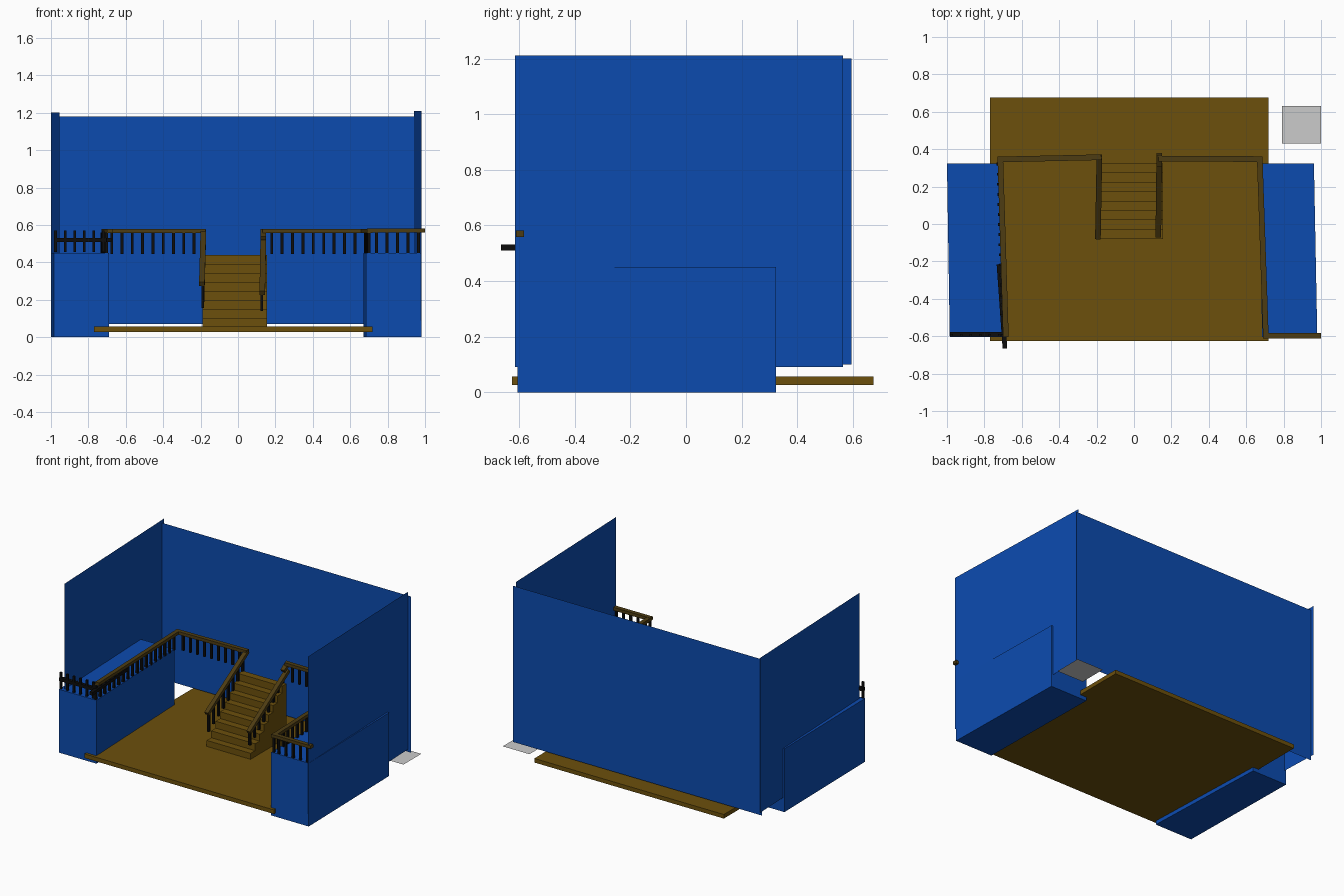
import bpy
from mathutils import Vector

if "Cube" in bpy.data.objects:
    bpy.data.objects.remove(bpy.data.objects["Cube"])


def material(name, color):
    m = bpy.data.materials.new(name)
    m.diffuse_color = (*color, 1)
    m.use_nodes = True
    m.node_tree.nodes["Principled BSDF"].inputs["Base Color"].default_value = m.diffuse_color
    return m


BLUE = material("blue_paint", (0.0037, 0.07, 0.43))
WOOD = material("brown_wood", (0.15, 0.08, 0.0037))
RAIL = material("dark_wood", (0.075, 0.045, 0.006))
BLACK = material("black_iron", (0.004, 0.004, 0.004))


def make(name, verts, faces, mat=None):
    me = bpy.data.meshes.new(name)
    me.from_pydata(verts, [], faces)
    if mat:
        me.materials.append(mat)
    ob = bpy.data.objects.new(name, me)
    bpy.context.collection.objects.link(ob)
    return ob


def prism(base, offset):
    """Extrude a polygon of 3D points by an offset."""
    n = len(base)
    off = Vector(offset)
    verts = [Vector(p) for p in base] + [Vector(p) + off for p in base]
    faces = [tuple(range(n))[::-1], tuple(range(n, 2 * n))]
    faces += [(i, (i + 1) % n, n + (i + 1) % n, n + i) for i in range(n)]
    return verts, faces


def block(name, footprint, z0, z1, mat):
    return make(name, *prism([(x, y, z0) for x, y in footprint], (0, 0, z1 - z0)), mat)


def wall(name, a, b, z0, z1):
    return make(name, [(*a, z0), (*b, z0), (*b, z1), (*a, z1)], [(0, 1, 2, 3)], BLUE)


def bar(name, a, b, w, h, mat):
    """Rectangular bar with centre line from a to b."""
    a, b = Vector(a), Vector(b)
    d = b - a
    side = d.cross(Vector((0, 0, 1))).normalized()
    up = side.cross(d).normalized()
    s, u = side * w / 2, up * h / 2
    return make(name, *prism([a - s - u, a + s - u, a + s + u, a - s + u], d), mat)


def balusters(name, a, b, n, drop, size=0.015):
    """Row of n square posts hanging below the line a-b, merged in one mesh."""
    verts, faces = [], []
    r = size / 2
    for i in range(n):
        p = Vector(a).lerp(Vector(b), i / (n - 1))
        base = [p + Vector((x, y, -drop)) for x, y in ((-r, -r), (r, -r), (r, r), (-r, r))]
        v, f = prism(base, (0, 0, drop))
        faces += [tuple(k + len(verts) for k in q) for q in f]
        verts += v
    return make(name, verts, faces, BLACK)


# Room walls, single sheets
wall("left_wall", (-1.0, 0.595), (-0.955, -0.585), 0.10, 1.20)
wall("back_wall", (-1.0, 0.572), (0.96, 0.572), 0.07, 1.18)
wall("right_wall", (0.94, 0.565), (0.98, -0.615), 0.09, 1.21)

# Floor and small loose tile
block("floor", [(-0.77, -0.625), (0.72, -0.625), (0.72, 0.675), (-0.77, 0.675)], 0.027, 0.056, WOOD)
make("corner_tile", [(0.79, 0.43, 0.05), (1.0, 0.43, 0.05), (1.0, 0.63, 0.05), (0.79, 0.63, 0.05)],
     [(0, 1, 2, 3)])

# Raised side platforms
block("left_platform", [(-0.985, -0.605), (-0.69, -0.605), (-0.725, 0.323), (-1.0, 0.323)], 0, 0.45, BLUE)
block("right_platform", [(0.685, -0.605), (0.98, -0.605), (0.962, 0.323), (0.67, 0.323)], 0, 0.45, BLUE)

# Staircase from a stepped side profile
STEPS, Y0, Y1, Z0, Z1 = 8, -0.08, 0.323, 0.05, 0.44
run, rise = (Y1 - Y0) / STEPS, (Z1 - Z0) / STEPS
profile = [(-0.19, Y0, Z0)]
for i in range(STEPS):
    profile.append((-0.19, Y0 + i * run, Z0 + (i + 1) * rise))
    profile.append((-0.19, Y0 + (i + 1) * run, Z0 + (i + 1) * rise))
profile.append((-0.19, Y1, Z0))
make("stairs", *prism(profile, (0.345, 0, 0)), WOOD)

# Level handrails
for name, a, b in (
    ("left_handrail", (-0.715, 0.36, 0.568), (-0.685, -0.605, 0.568)),
    ("back_left_handrail", (-0.73, 0.345, 0.568), (-0.175, 0.357, 0.568)),
    ("back_right_handrail", (0.13, 0.35, 0.568), (0.68, 0.347, 0.568)),
    ("right_handrail", (0.672, 0.36, 0.568), (0.705, -0.605, 0.568)),
    ("front_right_handrail", (0.69, -0.597, 0.57), (1.0, -0.597, 0.57)),
):
    bar(name, a, b, 0.03, 0.022, RAIL)

# Level baluster rows
for name, a, b, n in (
    ("left_balusters", (-0.727, 0.32, 0.56), (-0.703, -0.595, 0.56), 18),
    ("back_left_balusters", (-0.675, 0.35, 0.56), (-0.235, 0.355, 0.56), 9),
    ("back_right_balusters", (0.18, 0.355, 0.56), (0.625, 0.35, 0.56), 9),
    ("right_balusters", (0.68, 0.32, 0.56), (0.70, -0.595, 0.56), 18),
    ("front_right_balusters", (0.74, -0.597, 0.56), (0.965, -0.597, 0.56), 5),
    ("front_left_balusters", (-0.975, -0.595, 0.57), (-0.72, -0.595, 0.57), 6),
):
    balusters(name, a, b, n, 0.115)

# Black mid rails at the front left corner
bar("front_left_rail", (-0.985, -0.59, 0.52), (-0.70, -0.59, 0.52), 0.025, 0.022, BLACK)
bar("left_mid_rail", (-0.722, -0.215, 0.52), (-0.69, -0.665, 0.52), 0.025, 0.022, BLACK)

# Sloping stair rails and their balusters
bar("stair_left_handrail", (-0.185, 0.365, 0.565), (-0.193, -0.075, 0.285), 0.03, 0.025, RAIL)
balusters("stair_left_balusters", (-0.187, 0.32, 0.53), (-0.188, -0.06, 0.29), 8, 0.135)
bar("stair_right_handrail", (0.135, 0.365, 0.515), (0.13, -0.065, 0.235), 0.03, 0.025, RAIL)
bar("stair_right_top_rail", (0.135, 0.375, 0.568), (0.135, 0.31, 0.53), 0.03, 0.022, RAIL)
balusters("stair_right_balusters", (0.127, 0.32, 0.48), (0.127, -0.05, 0.24), 8, 0.10)
